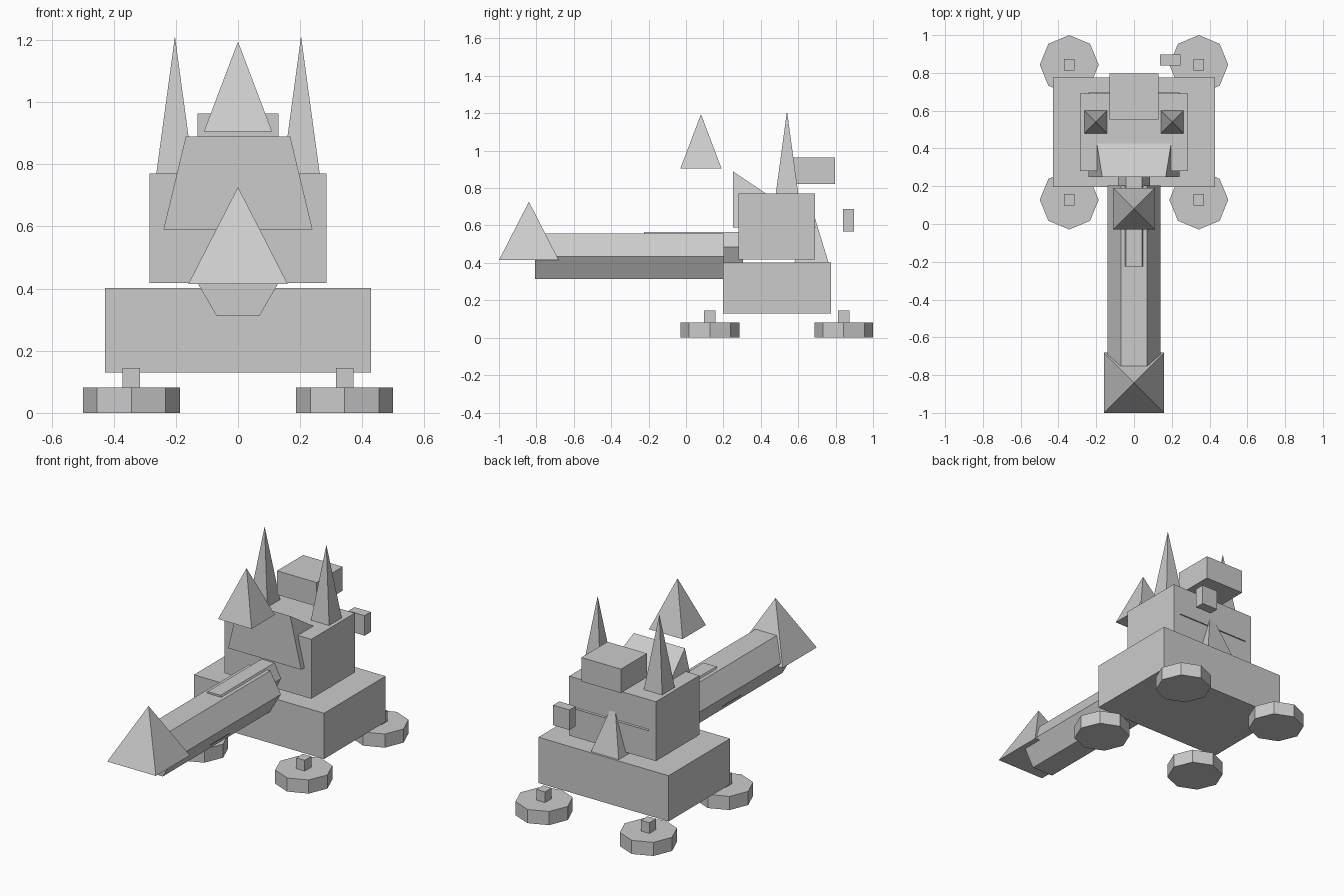
import bpy, bmesh, math

if "Cube" in bpy.data.objects:
    bpy.data.objects.remove(bpy.data.objects["Cube"])

grey = bpy.data.materials.new("plain_grey")
grey.diffuse_color = (0.6, 0.6, 0.6, 1)
grey.use_nodes = True
grey.node_tree.nodes["Principled BSDF"].inputs["Base Color"].default_value = grey.diffuse_color


def hull(name, points):
    """Convex flat-faced part from its corner points."""
    bm = bmesh.new()
    for p in points:
        bm.verts.new(p)
    bmesh.ops.convex_hull(bm, input=bm.verts)
    bmesh.ops.dissolve_limit(bm, angle_limit=0.01, verts=bm.verts, edges=bm.edges)
    bmesh.ops.recalc_face_normals(bm, faces=bm.faces)
    mesh = bpy.data.meshes.new(name)
    bm.to_mesh(mesh)
    bm.free()
    mesh.materials.append(grey)
    obj = bpy.data.objects.new(name, mesh)
    bpy.context.collection.objects.link(obj)
    return obj


def box(name, xs, ys, zs):
    return hull(name, [(x, y, z) for x in xs for y in ys for z in zs])


def pyramid(name, cx, cy, half, z0, z1):
    base = [(cx + i * half, cy + j * half, z0) for i in (-1, 1) for j in (-1, 1)]
    return hull(name, base + [(cx, cy, z1)])


def ring(n, rx, ry):
    return [(rx * math.cos(math.tau * k / n), ry * math.sin(math.tau * k / n))
            for k in range(n)]


def hex_bar(name, rx, rz, cz, y0, y1):
    return hull(name, [(a, y, cz + b) for a, b in ring(6, rx, rz) for y in (y0, y1)])


# Chassis and upper body
box("chassis", (-0.428, 0.428), (0.197, 0.775), (0.13, 0.402))
box("body", (-0.285, 0.285), (0.281, 0.69), (0.418, 0.771))

# Wheels lying flat, each with a short axle stub
for side, sx in (("left", -1), ("right", 1)):
    for end, cy in (("front", 0.128), ("back", 0.843)):
        cx = sx * 0.343
        hull(f"wheel_{end}_{side}", [(cx + a, cy + b, z)
             for a, b in ring(8, 0.156, 0.157) for z in (0, 0.081)])
        box(f"axle_{end}_{side}", (cx - 0.028, cx + 0.028),
            (cy - 0.031, cy + 0.031), (0.081, 0.145))
    # Tall horns on the roof
    pyramid(f"horn_{side}", sx * 0.203, 0.54, 0.06, 0.77, 1.212)

# Sloped wedge shield running through the body
hull("wedge_shield", [(s * x, y, z) for s in (-1, 1)
     for x, y, z in ((0.24, 0.25, 0.59), (0.24, 0.697, 0.59), (0.168, 0.25, 0.89))])

# Hexagonal barrel with an inner bar
hex_bar("barrel", 0.14, 0.14, 0.435, -0.806, 0.203)
hex_bar("inner_bar", 0.085, 0.095, 0.484, -0.225, 0.305)

# Pyramids: barrel tip, barrel core, floating and rear
pyramid("barrel_tip", 0, -0.84, 0.16, 0.415, 0.727)
pyramid("barrel_core", 0, -0.3, 0.09, 0.345, 0.558)
pyramid("floating_spike", 0, 0.08, 0.11, 0.905, 1.195)
pyramid("rear_spike", 0, 0.671, 0.091, 0.402, 0.70)

# Roof box and small rear box
box("roof_box", (-0.13, 0.13), (0.552, 0.797), (0.822, 0.964))
box("rear_box", (0.138, 0.245), (0.839, 0.897), (0.569, 0.688))
